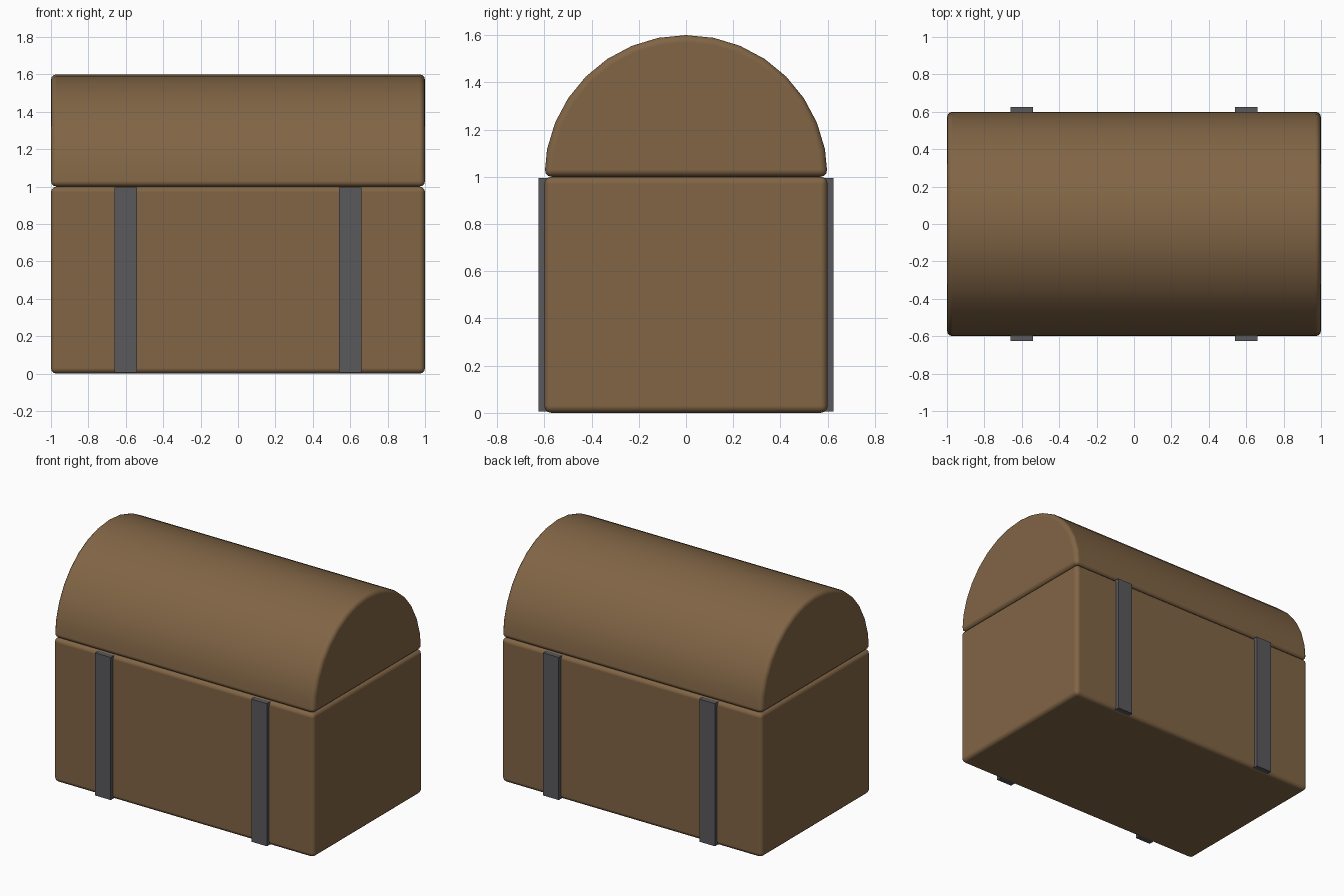
import bpy, bmesh, math

if "Cube" in bpy.data.objects:
    bpy.data.objects.remove(bpy.data.objects["Cube"])


def material(name, rgb):
    m = bpy.data.materials.new(name)
    m.diffuse_color = (*rgb, 1.0)
    m.use_nodes = True
    m.node_tree.nodes["Principled BSDF"].inputs["Base Color"].default_value = m.diffuse_color
    return m


WOOD = material("brown wood", (0.22, 0.13, 0.06))
IRON = material("dark iron", (0.10, 0.10, 0.11))


def extrude_profile(name, profile, x0, x1, mat, bevel=0.0):
    """Extrude a closed (y, z) profile along x, optionally with rounded edges."""
    bm = bmesh.new()
    face = bm.faces.new([bm.verts.new((x0, y, z)) for y, z in profile])
    out = bmesh.ops.extrude_face_region(bm, geom=[face])
    for v in out["geom"]:
        if isinstance(v, bmesh.types.BMVert):
            v.co.x = x1
    bmesh.ops.recalc_face_normals(bm, faces=bm.faces)
    mesh = bpy.data.meshes.new(name)
    bm.to_mesh(mesh)
    bm.free()
    mesh.materials.append(mat)
    obj = bpy.data.objects.new(name, mesh)
    bpy.context.collection.objects.link(obj)
    if bevel:
        for p in mesh.polygons:
            p.use_smooth = True
        mod = obj.modifiers.new("rounded edges", 'BEVEL')
        mod.width = bevel
        mod.segments = 3
        mod.limit_method = 'ANGLE'
        mod.angle_limit = math.radians(30)
        mod.harden_normals = True
    return obj


def rect(y0, y1, z0, z1):
    return [(y0, z0), (y1, z0), (y1, z1), (y0, z1)]


# Chest body
extrude_profile("chest_body", rect(-0.6, 0.6, 0.0, 1.0), -1, 1, WOOD, 0.03)

# Half-round lid
arc = [(0.6 * math.cos(math.pi * i / 16), 1 + 0.6 * math.sin(math.pi * i / 16))
       for i in range(17)]
extrude_profile("lid", arc, -1, 1, WOOD, 0.03)

# Iron straps passing from front to back
for side, x in (("left", -0.6), ("right", 0.6)):
    extrude_profile(side + "_strap", rect(-0.625, 0.625, 0.005, 0.995),
                    x - 0.06, x + 0.06, IRON)
